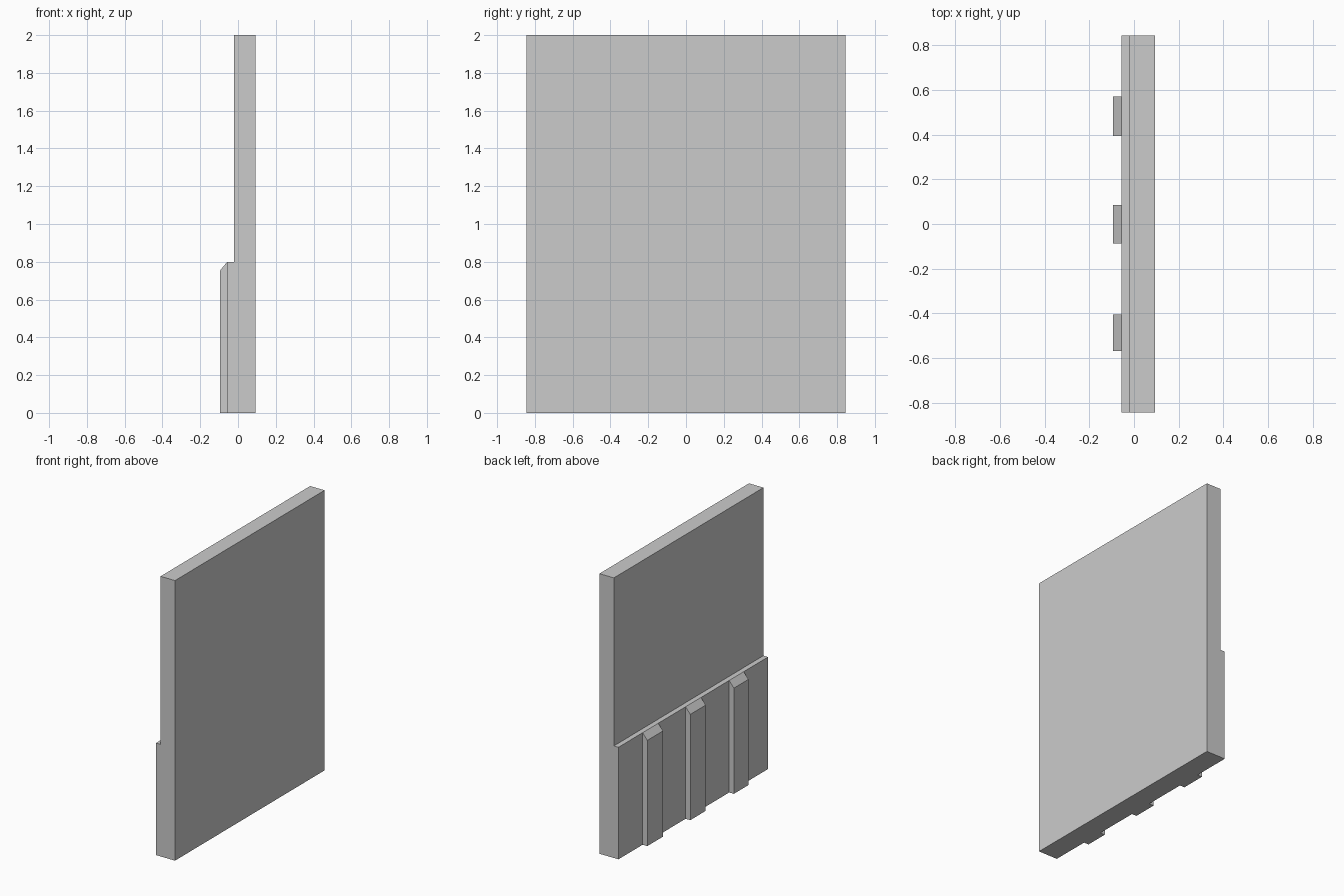
import bpy
import bmesh

if "Cube" in bpy.data.objects:
    bpy.data.objects.remove(bpy.data.objects["Cube"])


def extrude_profile(name, profile, y0, y1):
    """Sweep a closed (x, z) profile along y between y0 and y1."""
    bm = bmesh.new()
    face = bm.faces.new([bm.verts.new((x, y0, z)) for x, z in profile])
    result = bmesh.ops.extrude_face_region(bm, geom=[face], use_keep_orig=True)
    verts = [g for g in result["geom"] if isinstance(g, bmesh.types.BMVert)]
    bmesh.ops.translate(bm, verts=verts, vec=(0, y1 - y0, 0))
    bmesh.ops.recalc_face_normals(bm, faces=bm.faces)
    mesh = bpy.data.meshes.new(name)
    bm.to_mesh(mesh)
    bm.free()
    obj = bpy.data.objects.new(name, mesh)
    bpy.context.collection.objects.link(obj)
    return obj


FRONT, UPPER, LOWER, RIB = 0.093, -0.021, -0.057, -0.094
LEDGE = 0.80

# Wall panel with thicker lower section
extrude_profile("wall_panel", [
    (FRONT, 0), (FRONT, 2), (UPPER, 2), (UPPER, LEDGE), (LOWER, LEDGE), (LOWER, 0),
], -0.844, 0.844)

# Vertical ribs with sloped tops
rib_profile = [(LOWER, 0), (LOWER, LEDGE), (RIB, 0.755), (RIB, 0)]
for i, (y0, y1) in enumerate([(-0.57, -0.406), (-0.088, 0.086), (0.394, 0.571)]):
    extrude_profile(f"rib_{i + 1}", rib_profile, y0, y1)
